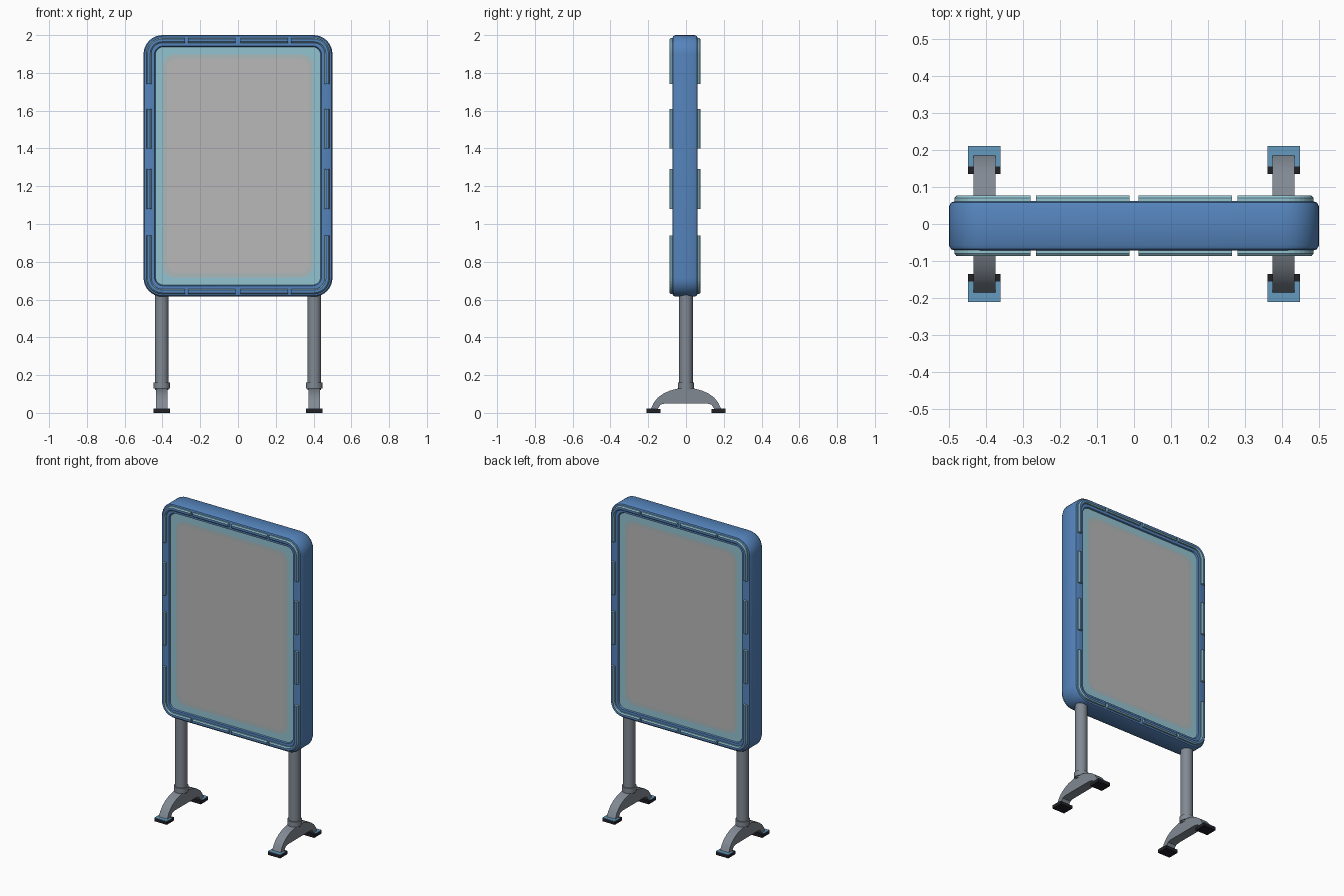
import bpy, bmesh, math

if "Cube" in bpy.data.objects:
    bpy.data.objects.remove(bpy.data.objects["Cube"])

HX, Z0, Z1, YC = 0.5, 0.615, 2.0, -0.005
ZC, HZ = (Z0 + Z1) / 2, (Z1 - Z0) / 2


def mat(name, r, g, b):
    m = bpy.data.materials.new(name)
    m.diffuse_color = (r, g, b, 1)
    m.use_nodes = True
    m.node_tree.nodes["Principled BSDF"].inputs["Base Color"].default_value = m.diffuse_color
    return m


BLUE = mat("frame blue", 0.09, 0.23, 0.50)
TEAL = mat("light teal", 0.29, 0.55, 0.64)
GREY = mat("panel grey", 0.48, 0.48, 0.49)
MIST = mat("panel mist", 0.42, 0.48, 0.49)
STEEL = mat("steel grey", 0.22, 0.25, 0.29)
BLACK = mat("rubber black", 0.015, 0.015, 0.02)
PADBLUE = mat("pad blue", 0.13, 0.33, 0.53)


def finish(name, bm, mats, smooth=True):
    bmesh.ops.recalc_face_normals(bm, faces=bm.faces[:])
    me = bpy.data.meshes.new(name)
    bm.to_mesh(me)
    bm.free()
    for m in mats:
        me.materials.append(m)
    ob = bpy.data.objects.new(name, me)
    bpy.context.collection.objects.link(ob)
    if smooth:
        bpy.ops.object.select_all(action='DESELECT')
        ob.select_set(True)
        bpy.context.view_layer.objects.active = ob
        bpy.ops.object.shade_smooth_by_angle(angle=math.radians(35))
    return ob


def ring(bm, inset, y, r, n=8):
    """Rounded rectangle facing along y."""
    out = []
    for k, (sx, sz) in enumerate([(1, 1), (-1, 1), (-1, -1), (1, -1)]):
        cx, cz = sx * (HX - inset - r), ZC + sz * (HZ - inset - r)
        for i in range(n + 1):
            a = math.pi / 2 * (k + i / n)
            out.append(bm.verts.new((cx + r * math.cos(a), YC + y, cz + r * math.sin(a))))
    return out


def bridge(bm, a, b, mi=0):
    n = len(a)
    for i in range(n):
        f = bm.faces.new((a[i], a[(i + 1) % n], b[(i + 1) % n], b[i]))
        f.material_index = mi


# Frame: closed profile lofted round the rounded rectangle
bm = bmesh.new()
half = [(0.064, 0.054), (0.058, 0.066), (0.018, 0.067), (0.006, 0.063), (0.0, 0.052)]
prof = half + [(i, -y) for i, y in reversed(half)]
rings = [ring(bm, i, y, max(0.1 - i, 0.045)) for i, y in prof]
for j in range(len(rings)):
    bridge(bm, rings[j], rings[(j + 1) % len(rings)])
finish("sign_frame", bm, [BLUE])

# Display panel, both faces, with coloured border bands
bm = bmesh.new()
for s in (-1, 1):
    a = ring(bm, 0.060, s * 0.058, 0.045)
    b = ring(bm, 0.103, s * 0.058, 0.06)
    c = ring(bm, 0.125, s * 0.058, 0.05)
    bridge(bm, a, b, 0)
    bridge(bm, b, c, 1)
    bm.faces.new(c).material_index = 2
    if s < 0:
        front = a
    else:
        bridge(bm, front, a, 0)
finish("display_panel", bm, [TEAL, MIST, GREY], False)


# Raised trim clips: a bevelled strip swept along a flat path
def clip(bm, path, s):
    section = [(-0.013, 0.06), (-0.013, 0.075), (-0.007, 0.082),
               (0.007, 0.082), (0.013, 0.075), (0.013, 0.06)]
    loops = []
    for i, p in enumerate(path):
        q0, q1 = path[max(i - 1, 0)], path[min(i + 1, len(path) - 1)]
        dx, dz = q1[0] - q0[0], q1[1] - q0[1]
        d = math.hypot(dx, dz)
        loops.append([bm.verts.new((p[0] - o * dz / d, YC + s * y, p[1] + o * dx / d))
                      for o, y in section])
    for a, b in zip(loops, loops[1:]):
        bridge(bm, a, b)
    bm.faces.new(loops[0])
    bm.faces.new(loops[-1])


def corner(sx, sz, zend):
    r, x, z = 0.07, 0.472, ZC + sz * (HZ - 0.028)
    pts = [(sx * x, zend)]
    for i in range(9):
        a = math.pi / 2 * i / 8
        pts.append((sx * (x - r + r * math.cos(a)), z + sz * (r * math.sin(a) - r)))
    return pts + [(sx * 0.28, z)]


bm = bmesh.new()
for s in (-1, 1):
    for sx in (-1, 1):
        clip(bm, corner(sx, 1, 1.74), s)
        clip(bm, corner(sx, -1, 0.94), s)
        for lo, hi in ((1.40, 1.61), (1.08, 1.29)):
            clip(bm, [(sx * 0.472, lo), (sx * 0.472, hi)], s)
        for z in (Z0 + 0.028, Z1 - 0.028):
            clip(bm, [(sx * 0.012, z), (sx * 0.265, z)], s)
bmesh.ops.recalc_face_normals(bm, faces=bm.faces[:])
for f in bm.faces:
    f.normal_update()
    f.material_index = 0 if abs(f.normal.y) > 0.9 else 1
finish("trim_clips", bm, [BLUE, TEAL], False)


def box(name, x0, x1, y0, y1, z0, z1, m):
    bm = bmesh.new()
    bmesh.ops.create_cube(bm, size=1)
    for v in bm.verts:
        v.co = (x1 if v.co.x > 0 else x0, y1 if v.co.y > 0 else y0, z1 if v.co.z > 0 else z0)
    finish(name, bm, [m], False)


def tube(name, x, r, z0, z1):
    bm = bmesh.new()
    bmesh.ops.create_cone(bm, cap_ends=True, segments=24, radius1=r, radius2=r, depth=z1 - z0)
    bmesh.ops.translate(bm, verts=bm.verts, vec=(x, 0, (z0 + z1) / 2))
    finish(name, bm, [STEEL])


# Posts, collars, arched feet and pads
outer = [(0.186, 0.02), (0.172, 0.052), (0.15, 0.08), (0.12, 0.102), (0.085, 0.118), (0.04, 0.13)]
inner = [(0.11, 0.05), (0.135, 0.044), (0.15, 0.02)]
arch = outer + [(-y, z) for y, z in reversed(outer)]
arch += [(-y, z) for y, z in reversed(inner)] + inner
for side, sx in (("left", -1), ("right", 1)):
    x = sx * 0.404
    tube(side + "_post", x, 0.036, 0.12, 0.64)
    tube(side + "_collar", x, 0.043, 0.128, 0.162)
    bm = bmesh.new()
    a = [bm.verts.new((x - 0.03, y, z)) for y, z in arch]
    b = [bm.verts.new((x + 0.03, y, z)) for y, z in arch]
    bridge(bm, a, b)
    bm.faces.new(a)
    bm.faces.new(b)
    finish(side + "_arched_foot", bm, [STEEL])
    for end, s in (("front", -1), ("back", 1)):
        y0, y1 = sorted((s * 0.135, s * 0.21))
        box(f"{side}_{end}_pad", x - 0.044, x + 0.044, y0, y1, 0, 0.020, BLACK)
        y0, y1 = sorted((s * 0.155, s * 0.21))
        box(f"{side}_{end}_pad_top", x - 0.044, x + 0.044, y0, y1, 0.0195, 0.023, PADBLUE)
